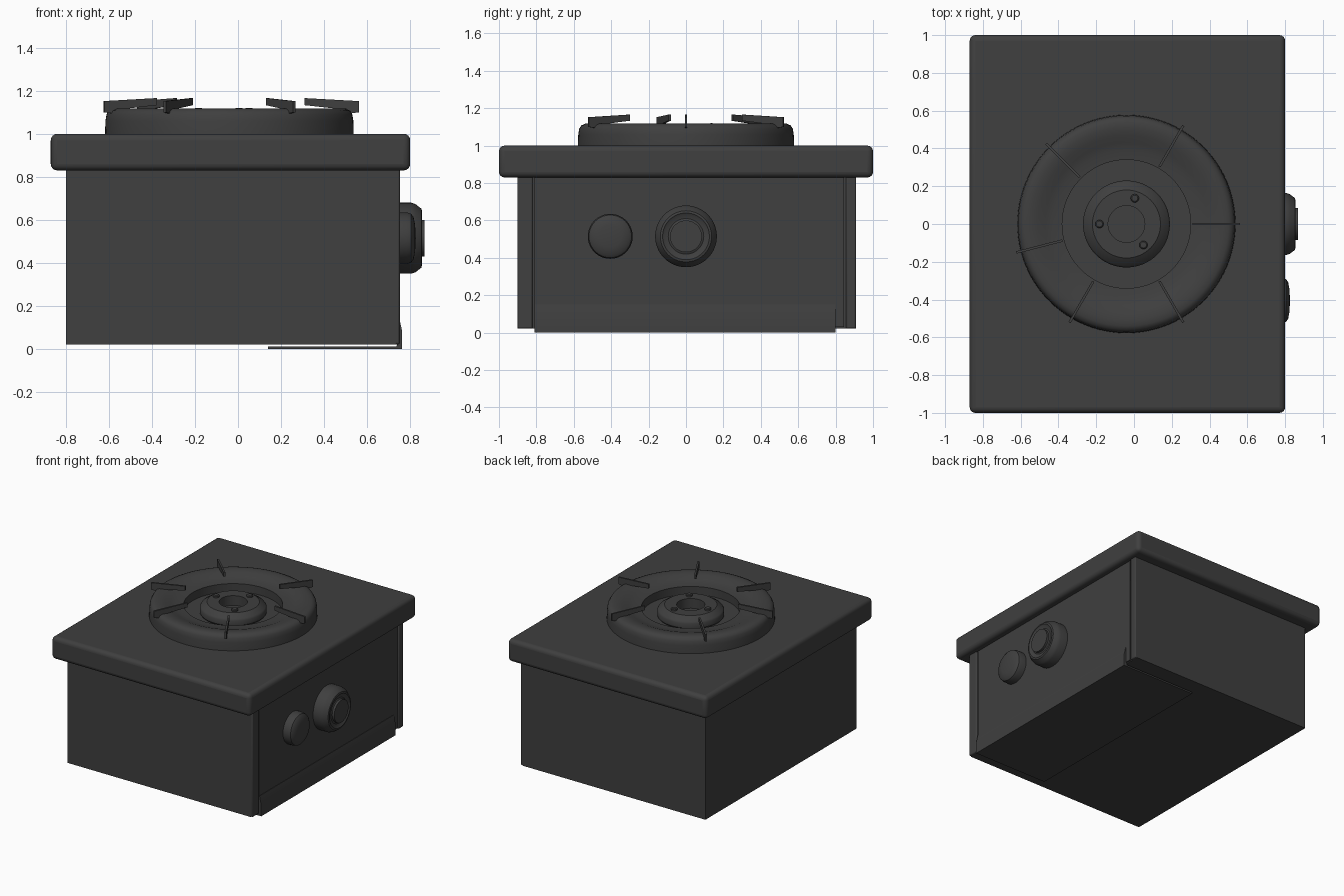
import bpy, bmesh, math
from mathutils import Matrix, Vector

cube = bpy.data.objects.get("Cube")
if cube:
    bpy.data.objects.remove(cube, do_unlink=True)

iron = bpy.data.materials.new("dark_grey_enamel")
iron.use_nodes = True
colour = (0.05, 0.05, 0.05, 1)
iron.diffuse_color = colour
iron.node_tree.nodes["Principled BSDF"].inputs["Base Color"].default_value = colour


def finish(name, bm, matrix=Matrix(), bevel=0, segments=4):
    """Turn a bmesh into a named, shaded object."""
    bmesh.ops.recalc_face_normals(bm, faces=bm.faces)
    mesh = bpy.data.meshes.new(name)
    bm.to_mesh(mesh)
    bm.free()
    mesh.materials.append(iron)
    obj = bpy.data.objects.new(name, mesh)
    bpy.context.collection.objects.link(obj)
    obj.matrix_world = matrix
    if bevel:
        mod = obj.modifiers.new("rounded_edges", 'BEVEL')
        mod.width, mod.segments = bevel, segments
    bpy.ops.object.select_all(action='DESELECT')
    obj.select_set(True)
    bpy.context.view_layer.objects.active = obj
    bpy.ops.object.shade_smooth_by_angle(angle=math.radians(35))
    return obj


def box(name, low, high, bevel=0, segments=4):
    low, high = Vector(low), Vector(high)
    bm = bmesh.new()
    bmesh.ops.create_cube(bm, size=1)
    bmesh.ops.scale(bm, vec=high - low, verts=bm.verts)
    bmesh.ops.translate(bm, vec=(low + high) / 2, verts=bm.verts)
    return finish(name, bm, bevel=bevel, segments=segments)


def lathe(name, profile, matrix, steps=64):
    """Spin (radius, height) points round the local z axis."""
    bm = bmesh.new()
    verts = [bm.verts.new((r, 0, h)) for r, h in profile]
    edges = [bm.edges.new(pair) for pair in zip(verts, verts[1:])]
    bmesh.ops.spin(bm, geom=verts + edges, cent=(0, 0, 0), axis=(0, 0, 1),
                   angle=math.tau, steps=steps)
    bmesh.ops.remove_doubles(bm, verts=bm.verts, dist=0.0001)
    return finish(name, bm, matrix)


def extrude(name, points, depth, matrix):
    """Extrude an (x, z) outline along y, centred on y = 0."""
    bm = bmesh.new()
    face = bm.faces.new([bm.verts.new((x, -depth / 2, z)) for x, z in points])
    made = bmesh.ops.extrude_face_region(bm, geom=[face])["geom"]
    bmesh.ops.translate(bm, vec=(0, depth, 0),
                        verts=[v for v in made if isinstance(v, bmesh.types.BMVert)])
    return finish(name, bm, matrix)


# Cabinet with folded corner strips around a slightly recessed control panel
box("cabinet", (-0.8, -0.9, 0.022), (0.735, 0.91, 0.9))
box("control_panel", (0.7, -0.81, 0.03), (0.745, 0.845, 0.9))
box("front_corner_strip", (0.7, -0.9, 0.022), (0.752, -0.82, 0.9), 0.008, 2)
box("back_corner_strip", (0.7, 0.855, 0.022), (0.752, 0.91, 0.9), 0.008, 2)

# Worktop slab
box("worktop", (-0.87, -1, 0.83), (0.8, 1, 1), 0.03)

# Drip tray: base plate with an upright lip
extrude("drip_tray", [(0.14, 0), (0.762, 0), (0.762, 0.085), (0.748, 0.15), (0.74, 0.15),
                      (0.74, 0.022), (0.735, 0.012), (0.14, 0.012)],
        1.61, Matrix.Translation((0, -0.005, 0)))

# Control knobs facing sideways
side = Matrix.Rotation(math.pi / 2, 4, 'Y')
lathe("large_knob", [(0, -0.02), (0.165, -0.02), (0.165, 0.055), (0.158, 0.075),
                     (0.137, 0.102), (0.125, 0.105), (0.118, 0.1), (0.095, 0.095),
                     (0.085, 0.1), (0.085, 0.117), (0, 0.117)],
      Matrix.Translation((0.75, 0, 0.515)) @ side)
lathe("small_knob", [(0, -0.02), (0.12, -0.02), (0.12, 0.035), (0.114, 0.054),
                     (0.098, 0.066), (0.06, 0.073), (0, 0.076)],
      Matrix.Translation((0.75, -0.405, 0.515)) @ side)

# Burner surround and burner
centre = Matrix.Translation((-0.04, 0, 1))
lathe("burner_surround", [(0.578, -0.01), (0.576, 0.06), (0.571, 0.09), (0.56, 0.108),
                          (0.54, 0.117), (0.51, 0.118), (0.47, 0.112), (0.43, 0.096),
                          (0.39, 0.086), (0.34, 0.082), (0.34, 0.02), (0, 0.02)], centre, 96)
lathe("burner_head", [(0.215, 0.01), (0.23, 0.03), (0.23, 0.065), (0.222, 0.078),
                      (0.185, 0.1), (0.18, 0.104), (0.097, 0.104), (0.097, 0.03), (0, 0.03)], centre)
for number, angle in enumerate((72, 180, 309), 1):
    turn = Matrix.Rotation(math.radians(angle), 4, 'Z')
    lathe(f"burner_stud_{number}", [(0.022, -0.01), (0.022, 0.01), (0.016, 0.015), (0, 0.016)],
          centre @ turn @ Matrix.Translation((0.143, 0, 0.104)), 20)

# Radial pan supports
for number, angle in enumerate((0, 60, 135, 194.5, 240, 300), 1):
    extrude(f"pan_support_{number}",
            [(0.35, 0.133), (0.54, 0.112), (0.565, 0.095), (0.602, 0.1), (0.602, 0.152), (0.35, 0.166)],
            0.013, centre @ Matrix.Rotation(math.radians(angle), 4, 'Z'))
